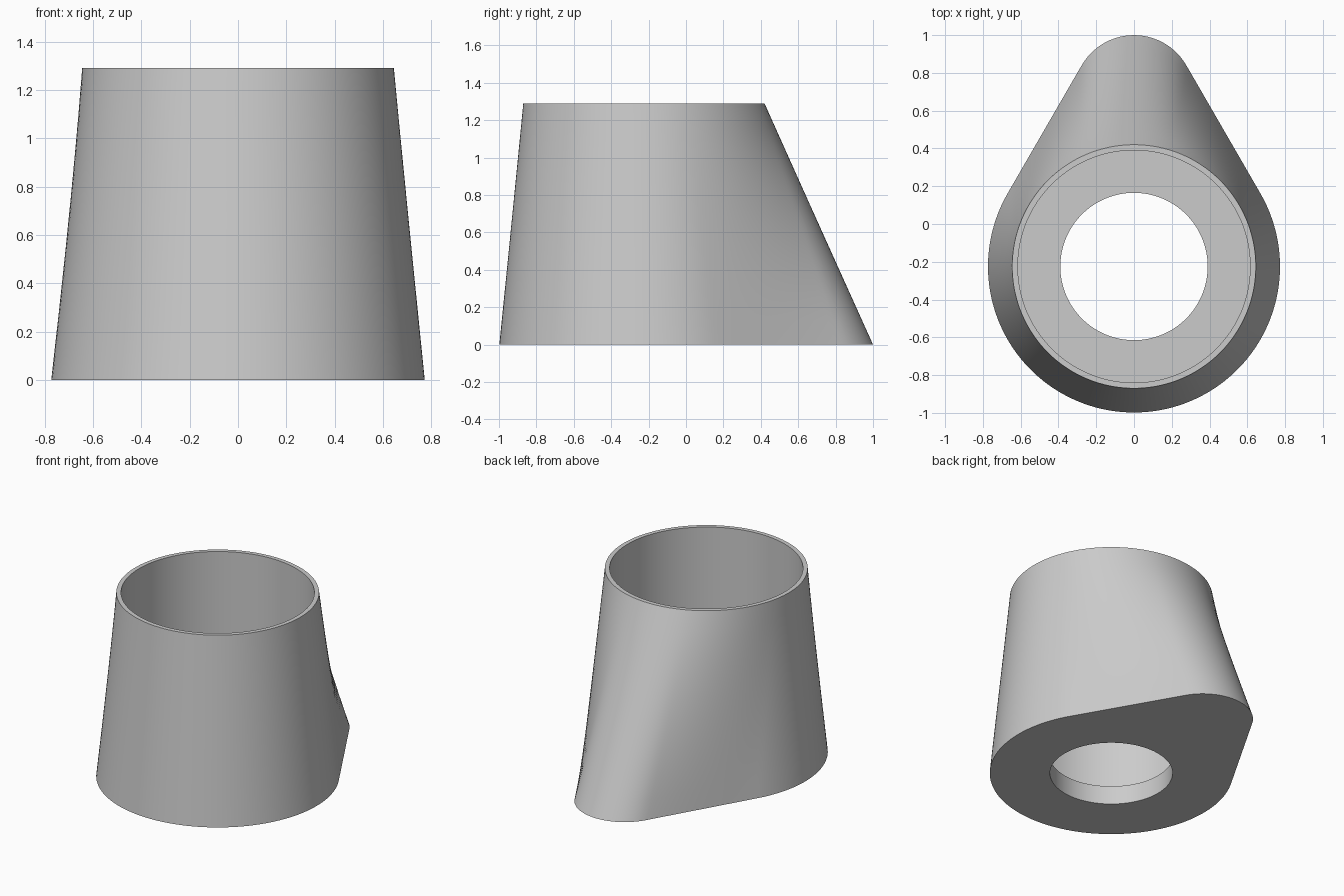
import bpy, bmesh
from math import sin, cos, radians, sqrt, asin, pi
from mathutils import Vector

SIDES = 160          # points around each ring
STEPS = 10           # bands up the outer wall
HEIGHT = 1.29
FLOOR = 0.13
CUP_Y = -0.225       # centre of the cup and hole
BIG_R, TAIL_R = 0.773, 0.32
TOP_R, INNER_R, HOLE_R = 0.645, 0.615, 0.39
TWIST = radians(4)

cube = bpy.data.objects.get("Cube")
if cube:
    bpy.data.objects.remove(cube, do_unlink=True)

# Teardrop base outline: big arc, tangent line, small tail arc
gap = 1 - TAIL_R - CUP_Y
tangent = asin((BIG_R - TAIL_R) / gap)
big_len = BIG_R * (pi / 2 + tangent)
line_len = sqrt(gap ** 2 - (BIG_R - TAIL_R) ** 2)
tail_len = TAIL_R * (pi / 2 - tangent)
half_len = big_len + line_len + tail_len


def teardrop(t):
    """Point at fraction t (-1 to 1) of the half outline, 0 at the front."""
    s = abs(t) * half_len
    side = 1 if t >= 0 else -1
    if s <= big_len:
        a = s / BIG_R - pi / 2
        x, y = BIG_R * cos(a), BIG_R * sin(a)
    elif s <= big_len + line_len:
        d = s - big_len
        x = BIG_R * cos(tangent) - d * sin(tangent)
        y = BIG_R * sin(tangent) + d * cos(tangent)
    else:
        a = tangent + (s - big_len - line_len) / TAIL_R
        x, y = TAIL_R * cos(a), gap + TAIL_R * sin(a)
    return Vector((side * x, CUP_Y + y, 0))


def circle(t, radius, z, turn=0.0):
    a = t * pi - pi / 2 + turn
    return Vector((radius * cos(a), CUP_Y + radius * sin(a), z))


params = [2 * i / SIDES - 1 for i in range(SIDES)]
base = [teardrop(t) for t in params]
rim = [circle(t, TOP_R, HEIGHT, TWIST) for t in params]

# Outer wall lofted from base to rim, then rim, bore, floor and hole
rings = [[b.lerp(r, k / STEPS) for b, r in zip(base, rim)]
         for k in range(STEPS + 1)]
for radius, z in ((INNER_R, HEIGHT), (INNER_R, FLOOR),
                  (HOLE_R, FLOOR), (HOLE_R, 0)):
    rings.append([circle(t, radius, z, TWIST) for t in params])

bm = bmesh.new()
verts = [[bm.verts.new(p) for p in ring] for ring in rings]
for k, lower in enumerate(verts):
    upper = verts[(k + 1) % len(verts)]
    for i in range(SIDES):
        j = (i + 1) % SIDES
        bm.faces.new((lower[i], lower[j], upper[j], upper[i]))
bmesh.ops.recalc_face_normals(bm, faces=bm.faces)
mesh = bpy.data.meshes.new("tapered_cup")
bm.to_mesh(mesh)
bm.free()

# Plain grey material
grey = bpy.data.materials.new("light_grey")
grey.use_nodes = True
colour = (0.6, 0.6, 0.6, 1)
grey.diffuse_color = colour
grey.node_tree.nodes["Principled BSDF"].inputs["Base Color"].default_value = colour
mesh.materials.append(grey)

cup = bpy.data.objects.new("tapered_cup", mesh)
bpy.context.collection.objects.link(cup)
bpy.ops.object.select_all(action='DESELECT')
cup.select_set(True)
bpy.context.view_layer.objects.active = cup
bpy.ops.object.shade_smooth_by_angle(angle=radians(35))
